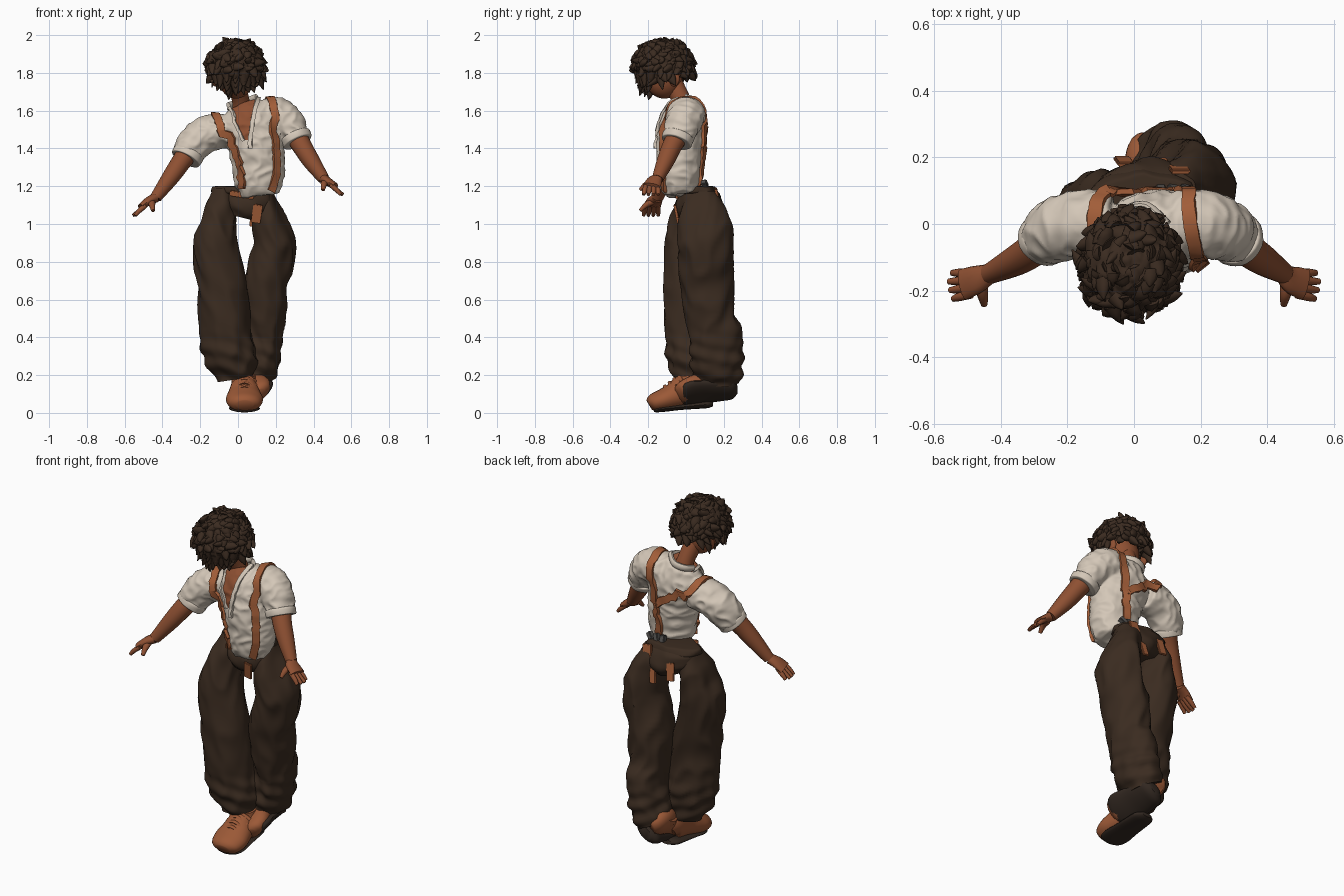
import bpy, bmesh, math, random
from mathutils import Vector, Matrix, Euler, noise
from mathutils.bvhtree import BVHTree

if "Cube" in bpy.data.objects:
    bpy.data.objects.remove(bpy.data.objects["Cube"])
random.seed(4)
V = Vector
X, Y, Z = V((1, 0, 0)), V((0, 1, 0)), V((0, 0, 1))


def material(name, *rgb):
    m = bpy.data.materials.new(name)
    m.use_nodes = True
    m.diffuse_color = (*rgb, 1)
    m.node_tree.nodes["Principled BSDF"].inputs["Base Color"].default_value = (*rgb, 1)
    return m


HAIR = material("dark brown hair", .043, .024, .0145)
SKIN = material("brown skin", .27, .08, .032)
CLOTH = material("cream cloth", .66, .575, .48)
WOOL = material("dark wool", .043, .0245, .0145)
LEATHER = material("tan leather", .36, .11, .04)
SHOE = material("shoe leather", .33, .10, .038)
SOLE = material("dark rubber", .032, .021, .015)
METAL = material("grey metal", .09, .085, .08)


def finish(name, bm, mat, angle=50):
    bmesh.ops.recalc_face_normals(bm, faces=bm.faces)
    me = bpy.data.meshes.new(name)
    bm.to_mesh(me)
    bm.free()
    ob = bpy.data.objects.new(name, me)
    bpy.context.collection.objects.link(ob)
    me.materials.append(mat)
    smooth(ob, angle)
    return ob


def smooth(ob, angle=50):
    bpy.ops.object.select_all(action='DESELECT')
    ob.select_set(True)
    bpy.context.view_layer.objects.active = ob
    bpy.ops.object.shade_smooth_by_angle(angle=math.radians(angle))


def spline(rows, k):
    """Catmull-Rom resampling of rows of numbers"""
    out, n = [], len(rows)
    for i in range(n - 1):
        a, b, c, d = [rows[min(max(j, 0), n - 1)] for j in (i - 1, i, i + 1, i + 2)]
        for s in range(k):
            t = s / k
            out.append([q + .5 * t * (r - p + t * (2 * p - 5 * q + 4 * r - w + t * (3 * (q - r) + w - p)))
                        for p, q, r, w in zip(a, b, c, d)])
    return out + [list(rows[-1])]


def add_loft(bm, rows, ref=X, n=16, k=4, fold=None):
    """rows: x, y, z, radius along ref, radius across"""
    rows = spline(rows, k)
    ps, rings = [V(r[:3]) for r in rows], []
    for i, (p, r) in enumerate(zip(ps, rows)):
        d = (ps[min(i + 1, len(ps) - 1)] - ps[max(i - 1, 0)]).normalized()
        u = (ref - d * ref.dot(d)).normalized()
        v = d.cross(u)
        ring = []
        for j in range(n):
            a = j * math.tau / n
            off = u * math.cos(a) * r[3] + v * math.sin(a) * r[4]
            ring.append(bm.verts.new(p + off * (1 + (fold(p + off) if fold else 0))))
        rings.append(ring)
    for a, b in zip(rings, rings[1:]):
        for j in range(n):
            bm.faces.new((a[j], a[j - 1], b[j - 1], b[j]))
    bm.faces.new(rings[0])
    bm.faces.new(rings[-1])


def loft(name, rows, mat, **kw):
    bm = bmesh.new()
    add_loft(bm, rows, **kw)
    return finish(name, bm, mat)


def ball(name, loc, radii, mat, rot=(0, 0, 0)):
    bm = bmesh.new()
    m = Matrix.Translation(loc) @ Euler(rot).to_matrix().to_4x4() @ Matrix.Diagonal((*radii, 1))
    bmesh.ops.create_uvsphere(bm, u_segments=28, v_segments=18, radius=1, matrix=m)
    return finish(name, bm, mat)


def block(name, loc, size, mat, rot=(0, 0, 0)):
    bm = bmesh.new()
    m = Matrix.Translation(loc) @ Euler(rot).to_matrix().to_4x4() @ Matrix.Diagonal((*size, 1))
    bmesh.ops.create_cube(bm, size=1, matrix=m)
    bmesh.ops.bevel(bm, geom=bm.edges[:], offset=.004, segments=2, affect='EDGES')
    return finish(name, bm, mat)


# Shirt: torso and sleeves fused into one skin with soft wrinkles
SLEEVES = {
    "right": [(-.07, 0, 1.49, .1, .09), (-.17, 0, 1.475, .1, .095), (-.235, -.02, 1.42, .095, .09), (-.268, -.045, 1.36, .08, .078)],
    "left": [(.13, 0, 1.56, .1, .09), (.21, 0, 1.575, .1, .095), (.275, -.02, 1.52, .092, .085), (.308, -.045, 1.45, .078, .07)]}
bm = bmesh.new()
add_loft(bm, [(.12, -.03, 1.155, .105, .085), (.112, -.035, 1.22, .13, .105), (.11, -.035, 1.3, .138, .115),
              (.09, -.03, 1.43, .15, .125), (.055, -.015, 1.55, .16, .115), (.025, -.005, 1.63, .09, .07)], n=32)
for rows in SLEEVES.values():
    add_loft(bm, rows, ref=Y, n=24)
shirt = finish("shirt", bm, CLOTH)
mod = shirt.modifiers.new("fuse", 'REMESH')
mod.mode, mod.voxel_size = 'VOXEL', .008
mod = shirt.modifiers.new("soften", 'SMOOTH')
mod.iterations = 6
deps = bpy.context.evaluated_depsgraph_get()
me = bpy.data.meshes.new_from_object(shirt.evaluated_get(deps))
shirt.modifiers.clear()
shirt.data = me
for v in me.vertices:
    c = v.co
    w = noise.noise(V((c.x * 14 + c.z * 9, c.y * 10, c.z * 17 - c.x * 8)))
    v.co = c + v.normal * .010 * (.5 - abs(w) * 1.7)
me.materials.clear()
me.materials.append(CLOTH)
me.materials.append(SKIN)
for f in me.polygons:
    t = (f.center.z - 1.445) / .17
    f.material_index = int(t > 0 and f.center.y < .01 and -.022 - .065 * t < f.center.x - .04 < .012 + .04 * t)
smooth(shirt, 80)
surface = BVHTree.FromPolygons([v.co for v in me.vertices], [p.vertices[:] for p in me.polygons])


def ribbon(name, pts, width, thick, mat):
    """Band laid along the shirt surface"""
    bm, rings = bmesh.new(), []
    hits = [surface.find_nearest(V(p))[:2] for p in spline(pts, 6)]
    for i, (p, nrm) in enumerate(hits):
        t = hits[min(i + 1, len(hits) - 1)][0] - hits[max(i - 1, 0)][0]
        s = t.cross(nrm).normalized() * width / 2
        rings.append([bm.verts.new(p + s * a + nrm * thick * b) for a, b in ((-1, -.6), (1, -.6), (1, 1), (-1, 1))])
    for a, b in zip(rings, rings[1:]):
        for j in range(4):
            bm.faces.new((a[j], a[j - 1], b[j - 1], b[j]))
    bm.faces.new(rings[0])
    bm.faces.new(rings[-1])
    return finish(name, bm, mat, 40)


# Braces: two over the shoulders, meeting on the back
ribbon("left_brace", [(.18, -.13, 1.17), (.222, -.15, 1.28), (.222, -.15, 1.42), (.2, -.13, 1.56), (.17, -.03, 1.69),
                      (.165, .1, 1.6), (.15, .14, 1.42), (.13, .12, 1.28), (.125, .1, 1.18)], .042, .011, LEATHER)
ribbon("right_brace", [(.01, -.13, 1.18), (-.02, -.16, 1.28), (-.055, -.16, 1.4), (-.09, -.13, 1.51), (-.12, -.02, 1.61),
                       (-.10, .1, 1.55), (0, .14, 1.48), (.14, .14, 1.41)], .042, .011, LEATHER)
# Open collar
ribbon("right_lapel", [(.03, -.15, 1.44), (-.02, -.15, 1.53), (-.057, -.12, 1.6), (-.062, 0, 1.63)], .016, .011, CLOTH)
ribbon("left_lapel", [(.065, -.16, 1.40), (.067, -.15, 1.47), (.088, -.12, 1.6), (.11, -.02, 1.68)], .022, .014, CLOTH)
loft("back_collar", [(-.05, .0, 1.625, .012, .02), (-.02, .045, 1.635, .012, .02), (.04, .055, 1.65, .012, .02),
                     (.10, .0, 1.67, .012, .02)], CLOTH, ref=Y, n=10)

# Arms, rolled cuffs and hands
ARMS = {"right": (-1, (1.40, 1.33, 1.25, 1.14), (.25, .30, .355, .435), 1.09, 1.045),
        "left": (1, (1.49, 1.41, 1.33, 1.24), (.295, .34, .39, .453), 1.20, 1.155)}
for side, (s, zs, xs, zk, zt) in ARMS.items():
    ys, rs = (-.03, -.075, -.11, -.15), (.058, .052, .046, .031)
    loft(side + "_arm", [(s * x, y, z, r, r) for x, y, z, r in zip(xs, ys, zs, rs)], SKIN, ref=Y, n=20)
    a, b = V(SLEEVES[side][2][:3]), V(SLEEVES[side][3][:3])
    d = (b - a).normalized()
    loft(side + "_cuff", [(*(b + d * q), r, r) for q, r in ((-.022, .074), (-.016, .083), (.012, .082), (.02, .077), (.018, .06))],
         CLOTH, ref=Y, n=28, k=3, fold=lambda p: .05 * noise.noise(p * 22))
    bm = bmesh.new()
    add_loft(bm, [(s * xs[3], -.15, zs[3], .031, .027), (s * .475, -.168, (zs[3] + zk) / 2 + .005, .043, .023),
                  (s * .515, -.182, zk, .047, .018)], ref=Y, n=14)
    for i in range(4):
        f = i - 1.5
        reach = .55 + .01 * (1 - abs(f - .2))
        add_loft(bm, [(s * .49, -.18 + f * .021, zk + .008, .013, .014), (s * .525, -.183 + f * .024, (zk + zt) / 2, .013, .013),
                      (s * reach, -.186 + f * .026, zt, .009, .009)], ref=Y, n=10)
    add_loft(bm, [(s * .46, -.175, zs[3] - .02, .022, .019), (s * .455, -.212, zk + .01, .017, .015),
                  (s * .45, -.243, zk - .02, .010, .009)], ref=X, n=10)
    finish(side + "_hand", bm, SKIN)


# Trousers: baggy folded legs hung from a loose waist
def baggy(p):
    w = noise.noise(V((p.x * 10 + p.z * 4, p.y * 10 - p.z * 3, p.z * 3.5)))
    fine = noise.noise(V((p.x * 15, p.y * 15, p.z * 11 + p.x * 9 + 3)))
    low = max(0, min(1, (.45 - p.z) / .15))
    return .24 * (.2 - abs(w)) + low * (.06 * math.sin(p.z * 70 + p.x * 20 + p.y * 14) + .10 * fine)


def leg(name, table):
    """table: z, x min, x max, y min, y max"""
    rows = [((a + b) / 2, (c + d) / 2, z, (b - a) / 2, (d - c) / 2) for z, a, b, c, d in table]
    return loft(name, rows, WOOL, n=56, k=9, fold=baggy)


leg("right_trouser_leg", [(1.185, -.13, -.03, .0, .12), (1.1, -.165, -.005, -.06, .16), (1.0, -.2, -.01, -.09, .16),
                          (.88, -.24, .0, -.11, .15), (.7, -.22, .037, -.12, .14), (.5, -.205, .065, -.115, .13),
                          (.35, -.19, .09, -.105, .14), (.25, -.145, .1, -.085, .13), (.18, -.11, .09, -.06, .11)])
leg("left_trouser_leg", [(1.17, .09, .19, .02, .15), (1.1, .075, .215, -.02, .2), (1.0, .075, .265, -.04, .24),
                         (.88, .083, .305, -.04, .25), (.7, .033, .275, -.03, .25), (.5, .035, .25, .0, .26),
                         (.4, .035, .24, .01, .3), (.28, .01, .225, .03, .3), (.175, -.02, .17, .03, .295)])
loft("trouser_seat", [(.03, .065, 1.185, .15, .075), (.03, .07, 1.14, .165, .115), (.025, .07, 1.08, .15, .13),
                      (.015, .07, 1.035, .08, .1)], WOOL, n=40, fold=baggy)
loft("waistband", [(.03, .065, 1.16, .155, .09), (.03, .065, 1.168, .168, .1), (.03, .065, 1.195, .162, .088),
                   (.03, .065, 1.2, .145, .075)], WOOL, n=40, fold=baggy)

# Leather tabs and clips that hold the braces
for name, loc, size in (("front_tab", (.10, -.05, 1.055), (.05, .014, .10)), ("front_belt_tab", (.02, -.05, 1.155), (.13, .014, .03)),
                        ("back_left_tab", (.135, .165, 1.15), (.06, .014, .08)), ("back_right_tab", (-.03, .188, 1.08), (.05, .014, .1)),
                        ("back_hanging_tab", (.085, .185, 1.03), (.04, .014, .09))):
    block(name, loc, size, LEATHER, (.2, .15, 0))
for i, x in enumerate((.08, .12, .16)):
    block("back_clip_%d" % i, (x, .1, 1.21), (.03, .03, .045), METAL, (.3, .4 * i, 0))


# Shoes: wide is the tread width, thick its half height
def shoe(side, mat, wide, thick):
    top = [(-.186, .045, .045, .028), (-.165, .053, .08, .048), (-.11, .064, .098, .06), (-.05, .08, .09, .07),
           (.0, .1, .077, .085), (.06, .11, .068, .095), (.11, .1, .06, .085), (.135, .08, .04, .05)]
    tread = [(-.165, .03, .6), (-.15, .072, .85), (-.1, .09, .9), (-.02, .082, .85), (.06, .076, 1), (.12, .068, 1.1), (.15, .035, .7)]
    parts = [loft(side + "_shoe_upper", [(0, y, z, a, b) for y, z, a, b in top], SHOE, n=24),
             loft(side + "_shoe_sole", [(0, y, thick, a * wide, b * thick) for y, a, b in tread], SOLE, n=20),
             loft(side + "_shoe_ankle", [(0, .045, .12, .065, .07), (0, .045, .15, .066, .07), (0, .045, .18, .06, .065)], SHOE, n=24)]
    for i in range(4):
        y, z = -.085 + .027 * i, .135 + .017 * i
        parts.append(loft("%s_shoe_strap_%d" % (side, i), [(-.062, y, z - .035, .011, .008), (0, y - .008, z + .002, .011, .008),
                                                           (.062, y, z - .035, .011, .008)], SHOE, ref=Y, n=8))
    for p in parts:
        p.data.transform(mat)


shoe("right", Matrix.Translation((.032, -.005, .015)) @ Euler((.1, 0, .02)).to_matrix().to_4x4(), .92, .018)
shoe("left", Matrix.Translation((.115, .135, .085)) @ Euler((.17, -.65, .0)).to_matrix().to_4x4() @ Matrix.Scale(.95, 4), 1.2, .04)

# Head
loft("neck", [(.025, .0, 1.58, .06, .055), (.015, -.02, 1.65, .046, .048), (-.005, -.07, 1.74, .05, .055)], SKIN, n=20)
ball("face", (-.01, -.12, 1.775), (.095, .1, .112), SKIN, (.25, 0, 0))
ball("nose", (-.01, -.222, 1.74), (.015, .02, .02), SKIN)
for name, x in (("left_ear", .1), ("right_ear", -.12)):
    ball(name, (x, -.06, 1.765), (.016, .026, .038), SKIN, (-.2, 0, 0))

# Hair: cap with many curved tufts and a hanging fringe
centre, radii = V((-.012, -.12, 1.84)), V((.143, .155, .137))


def grows(d):
    return d.z > -.50 + .68 * max(-.75, min(.15, d.y))


bm = bmesh.new()
bmesh.ops.create_icosphere(bm, subdivisions=5, radius=1)
bmesh.ops.delete(bm, geom=[v for v in bm.verts if not grows(v.co)], context='VERTS')
for v in bm.verts:
    v.co = centre + v.co * radii * (1 + .10 * noise.noise(v.co * 7))
count = 240
for i in range(count):
    z = 1 - 2 * (i + .5) / count
    a = i * 2.39996 + random.uniform(-.15, .15)
    d = V((math.cos(a) * math.sqrt(1 - z * z), math.sin(a) * math.sqrt(1 - z * z), z))
    if not grows(d):
        continue
    fringe = d.y < -.4 and d.z < -.2
    sweep = (Z.cross(d) * random.uniform(-1, 1) * (.3 if fringe else 1) - Z * random.uniform(-.1, .9)
             - Z * fringe).normalized()
    size = random.uniform(.8, 1.25)
    p = centre + d * radii * .94
    q = p + (d * .018 * (not fringe) + sweep * (.04 if fringe else .022)) * size
    r = q + (d * .012 + sweep * random.uniform(.005, .026)) * size
    add_loft(bm, [(*p, .026 * size, .019 * size), (*q, .017 * size, .012 * size), (*r, .002, .002)],
             ref=d.orthogonal(), n=8, k=3)
finish("hair", bm, HAIR, 75)
